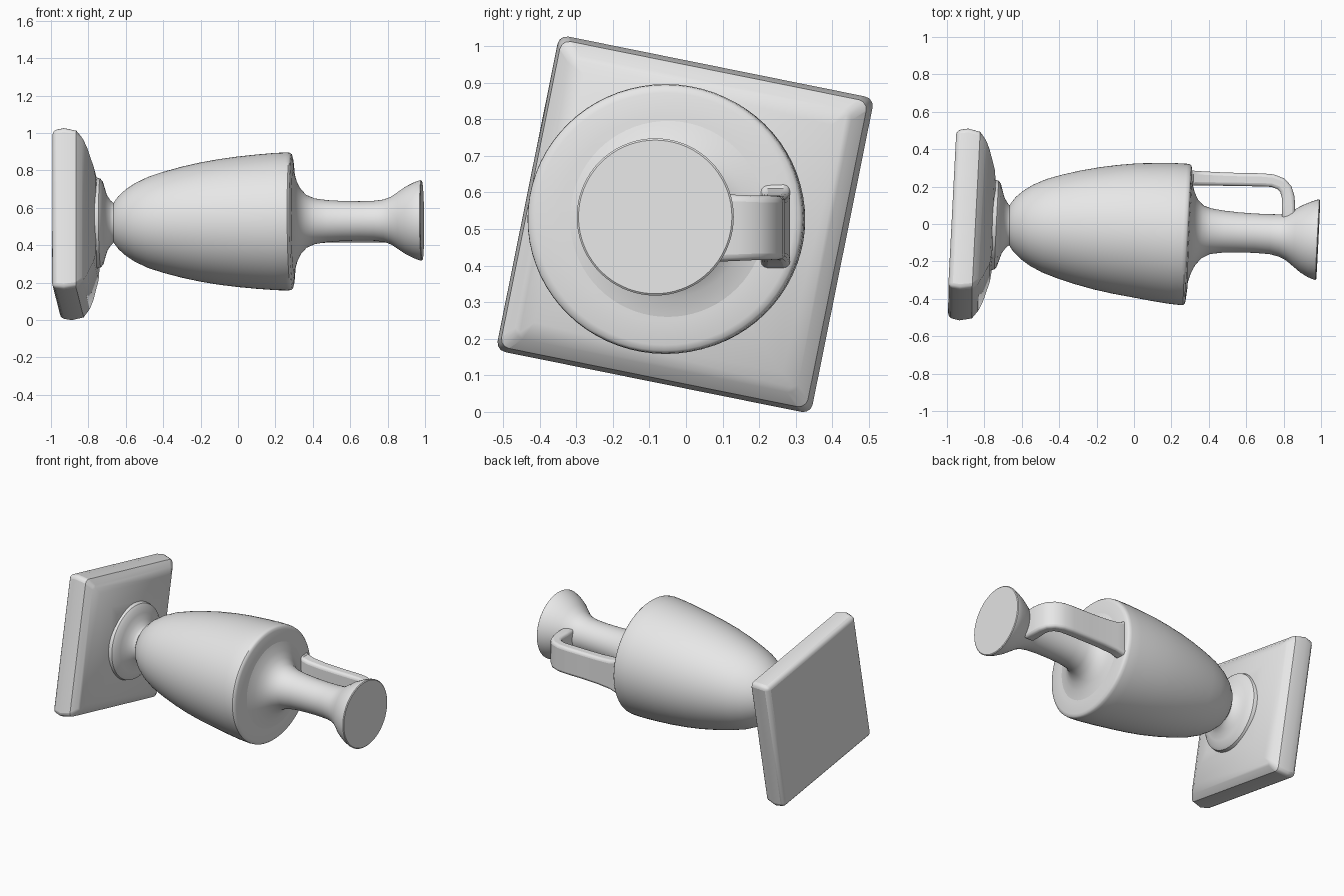
import bpy, bmesh, math
from mathutils import Vector, Matrix

if "Cube" in bpy.data.objects:
    bpy.data.objects.remove(bpy.data.objects["Cube"])

clay = bpy.data.materials.new("plain grey")
clay.diffuse_color = (0.8, 0.8, 0.8, 1)
clay.use_nodes = True
clay.node_tree.nodes["Principled BSDF"].inputs["Base Color"].default_value = clay.diffuse_color

# The vase lies along x, leaning slightly off the axis
lean = Vector((1, 0, 0)).rotation_difference(Vector((1, -0.05, 0.008)))
FRAME = Matrix.Translation((0, -0.035, 0.525)) @ lean.to_matrix().to_4x4()


def loft(name, rings, matrix, bevel=0.0, angle=35):
    """Skin a list of equal-length point rings and cap both ends."""
    bm = bmesh.new()
    loops = [[bm.verts.new(matrix @ Vector(p)) for p in ring] for ring in rings]
    n = len(loops[0])
    for a, b in zip(loops, loops[1:]):
        for i in range(n):
            j = (i + 1) % n
            bm.faces.new((a[i], a[j], b[j], b[i]))
    bm.faces.new(loops[0])
    bm.faces.new(loops[-1])
    bmesh.ops.recalc_face_normals(bm, faces=bm.faces)
    mesh = bpy.data.meshes.new(name)
    bm.to_mesh(mesh)
    bm.free()
    mesh.materials.append(clay)
    ob = bpy.data.objects.new(name, mesh)
    bpy.context.collection.objects.link(ob)
    if bevel:
        mod = ob.modifiers.new("soft edges", 'BEVEL')
        mod.width = bevel
        mod.segments = 3
        mod.limit_method = 'ANGLE'
        mod.angle_limit = math.radians(40)
    bpy.ops.object.select_all(action='DESELECT')
    ob.select_set(True)
    bpy.context.view_layer.objects.active = ob
    bpy.ops.object.shade_smooth_by_angle(angle=math.radians(angle))
    return ob


def lathe(name, profile, stretch=1.0, drift=lambda u: 0.0, sides=72):
    """Turn (position, radius) pairs about the leaning axis, with a sideways drift."""
    turn = [2 * math.pi * i / sides for i in range(sides)]
    rings = [[(u, drift(u) + stretch * r * math.cos(t), r * math.sin(t)) for t in turn]
             for u, r in profile]
    return loft(name, rings, FRAME)


# Square plinth, turned about the axis, with a shallow domed pyramid top
twist = math.radians(-11.4)
corners = [twist + math.radians(45 + 90 * i) for i in range(4)]
plinth = [(-0.973, 0.430), (-0.91, 0.440), (-0.845, 0.428), (-0.815, 0.395),
          (-0.790, 0.345), (-0.758, 0.255), (-0.750, 0.20)]
loft("plinth",
     [[(u, -0.013 + h * math.sqrt(2) * math.cos(t), -0.005 + h * math.sqrt(2) * math.sin(t))
       for t in corners] for u, h in plinth], FRAME, bevel=0.024)

# Round foot between plinth and body
lathe("foot", [(-0.80, 0.245), (-0.755, 0.243), (-0.735, 0.237), (-0.722, 0.220),
               (-0.712, 0.185), (-0.70, 0.148), (-0.68, 0.118), (-0.665, 0.105),
               (-0.63, 0.10)], drift=lambda u: -0.008)

# Swelling body with a flat shoulder
lathe("body", [(-0.675, 0.09), (-0.66, 0.115), (-0.64, 0.142), (-0.60, 0.178),
               (-0.55, 0.211), (-0.48, 0.244), (-0.40, 0.270), (-0.30, 0.297),
               (-0.20, 0.319), (-0.10, 0.336), (0.0, 0.349), (0.10, 0.359),
               (0.20, 0.367), (0.265, 0.369), (0.282, 0.367), (0.290, 0.360),
               (0.294, 0.345), (0.300, 0.28)],
      stretch=1.025, drift=lambda u: 0.002 - 0.035 * max(u, 0))


# Slim neck flaring out of the shoulder and into the mouth
def neck_drift(u):
    rise = min(max((u - 0.30) / 0.12, 0), 1)
    fall = min(max((0.92 - u) / 0.2, 0), 1)
    return 0.018 * min(rise, fall)


lathe("neck_and_mouth", [(0.292, 0.30), (0.302, 0.26), (0.315, 0.215), (0.335, 0.175),
                         (0.365, 0.142), (0.41, 0.122), (0.48, 0.112), (0.56, 0.107),
                         (0.65, 0.105), (0.73, 0.107), (0.78, 0.113), (0.82, 0.128),
                         (0.86, 0.155), (0.90, 0.182), (0.94, 0.202), (0.972, 0.214),
                         (0.982, 0.215), (0.986, 0.21)], drift=neck_drift)

# Strap handle: x, y, half width, half thickness along its path
path = [(0.25, 0.243, 0.125, 0.035), (0.295, 0.244, 0.125, 0.040), (0.318, 0.245, 0.108, 0.040),
        (0.36, 0.244, 0.096, 0.038), (0.45, 0.241, 0.09, 0.036), (0.56, 0.238, 0.088, 0.035),
        (0.68, 0.236, 0.088, 0.035), (0.74, 0.232, 0.088, 0.034), (0.785, 0.215, 0.088, 0.034),
        (0.812, 0.186, 0.088, 0.034), (0.824, 0.145, 0.09, 0.034), (0.826, 0.10, 0.092, 0.036),
        (0.826, 0.02, 0.092, 0.036)]
rings = []
for i, (x, y, w, t) in enumerate(path):
    a, b = path[max(i - 1, 0)], path[min(i + 1, len(path) - 1)]
    side = Vector((a[1] - b[1], b[0] - a[0], 0)).normalized() * t
    mid = Vector((x, y, 0.515 if i < 2 else 0.503))
    rings.append([mid + side * s + Vector((0, 0, w * k))
                  for s, k in ((-1, -1), (1, -1), (1, 1), (-1, 1))])
loft("handle", rings, Matrix.Identity(4), bevel=0.018)
